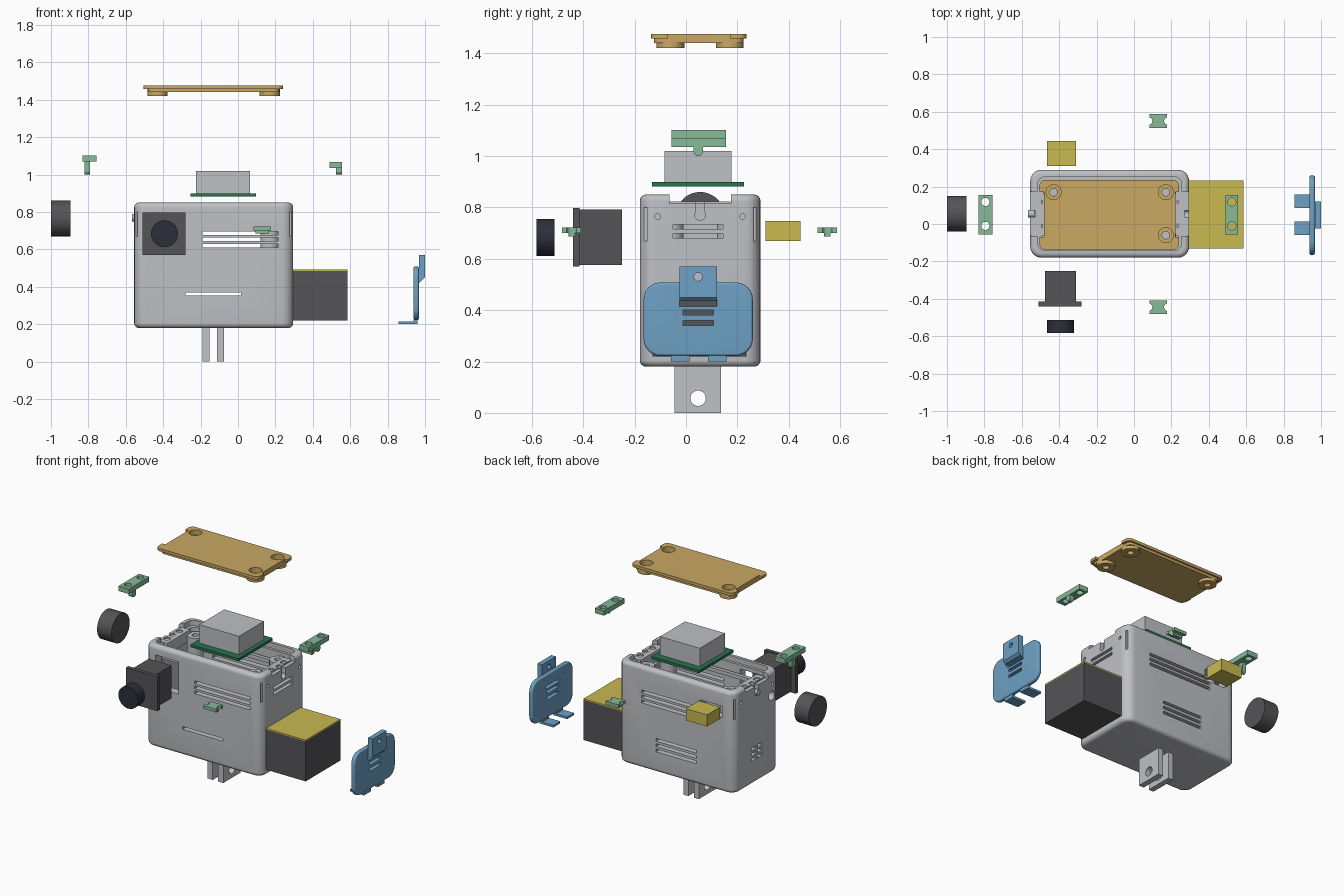
import bpy, bmesh, math
from mathutils import Matrix, Vector

if "Cube" in bpy.data.objects:
    bpy.data.objects.remove(bpy.data.objects["Cube"])


def colour(name, *srgb):
    m = bpy.data.materials.new(name)
    m.use_nodes = True
    c = [((v + 0.055) / 1.055) ** 2.4 for v in srgb] + [1]
    m.diffuse_color = c
    m.node_tree.nodes["Principled BSDF"].inputs["Base Color"].default_value = c
    return m


GREY = colour("shell grey", 0.75, 0.755, 0.77)
DARK = colour("charcoal", 0.33, 0.33, 0.345)
LENS = colour("lens navy", 0.18, 0.18, 0.23)
YELLOW = colour("mustard yellow", 0.79, 0.73, 0.32)
TAN = colour("lid tan", 0.79, 0.66, 0.39)
GREEN = colour("clip green", 0.53, 0.73, 0.6)
BOARD = colour("circuit green", 0.16, 0.45, 0.31)
BLUE = colour("panel blue", 0.43, 0.63, 0.77)


def finish(name, bm, mat):
    bmesh.ops.recalc_face_normals(bm, faces=bm.faces)
    me = bpy.data.meshes.new(name)
    bm.to_mesh(me)
    bm.free()
    me.materials.append(mat)
    ob = bpy.data.objects.new(name, me)
    bpy.context.collection.objects.link(ob)
    return ob


def box(name, x, y, z, mat=GREY, r=0, axis=2, rim=0):
    """Box from ranges; r rounds edges along the axis, rim rounds the caps."""
    bm = bmesh.new()
    bmesh.ops.create_cube(bm, size=1)
    for v in bm.verts:
        v.co = [lo + (c + 0.5) * (hi - lo) for c, (lo, hi) in zip(v.co, (x, y, z))]

    def run(e):
        return abs(e.verts[0].co[axis] - e.verts[1].co[axis])
    for size, along in ((r, True), (rim, False)):
        if size:
            edges = [e for e in bm.edges if (run(e) > 1e-4) == along]
            bmesh.ops.bevel(bm, geom=edges, offset=size, segments=6, profile=0.5, affect='EDGES')
    return finish(name, bm, mat)


def rod(name, centre, r, length, axis, mat=GREY, sides=40):
    bm = bmesh.new()
    bmesh.ops.create_cone(bm, cap_ends=True, segments=sides, radius1=r, radius2=r, depth=length)
    turn = {0: Matrix.Rotation(math.pi / 2, 4, 'Y'), 1: Matrix.Rotation(math.pi / 2, 4, 'X'),
            2: Matrix.Identity(4)}[axis]
    bm.transform(Matrix.Translation(centre) @ turn)
    return finish(name, bm, mat)


def activate(ob):
    bpy.ops.object.select_all(action='DESELECT')
    ob.select_set(True)
    bpy.context.view_layer.objects.active = ob


def combine(ob, others, op='DIFFERENCE'):
    activate(ob)
    for o in others:
        mod = ob.modifiers.new("bool", 'BOOLEAN')
        mod.operation, mod.object, mod.solver = op, o, 'EXACT'
        bpy.ops.object.modifier_apply(modifier=mod.name)
        bpy.data.objects.remove(o)
    return ob


# Shell: rounded case, hollow with a lid recess
MX, MY = -0.13, 0.055
shell = box("shell", (-0.555, 0.295), (-0.18, 0.29), (0.18, 0.85), r=0.06, rim=0.025)
cuts = [box("c", (-0.495, 0.235), (-0.125, 0.235), (0.22, 0.9), r=0.04),
        box("c", (-0.515, 0.255), (-0.142, 0.252), (0.815, 0.9), r=0.04),
        box("c", (0.2, 0.35), (-0.13, 0.235), (0.22, 0.485)),
        box("c", (-0.477, -0.307), (-0.25, -0.1), (0.575, 0.79)),
        box("c", (-0.465, -0.31), (0.2, 0.35), (0.67, 0.745))]
# Vent slots in the front, back and both ends
for z in (0.62, 0.653, 0.686):
    cuts += [box("c", (-0.19, 0.215), (-0.25, -0.1), (z - 0.009, z + 0.009)),
             box("c", (-0.35, 0.12), (0.2, 0.35), (z - 0.009, z + 0.009))]
cuts.append(box("c", (-0.28, 0.015), (-0.25, -0.1), (0.352, 0.37)))
for z in (0.325, 0.36, 0.395):
    cuts.append(box("c", (-0.28, 0.015), (0.2, 0.35), (z - 0.009, z + 0.009)))
    for y in (0.0, 0.062):
        cuts.append(box("c", (-0.6, -0.45), (y, y + 0.05), (z + 0.01, z + 0.028)))
for z in (0.69, 0.725):
    cuts.append(box("c", (0.2, 0.35), (-0.05, 0.145), (z - 0.009, z + 0.009)))
cuts.append(rod("c", (-0.54, -0.1, 0.69), 0.03, 0.15, 0))
# End notches, pin holes and grip grooves
for s in (-1, 1):
    end = MX + s * 0.425
    cuts += [box("c", sorted((end + s * 0.05, end - s * 0.1)), (-0.065, 0.175), (0.815, 0.9)),
             box("c", sorted((end + s * 0.05, end - s * 0.025)), (0.038, 0.072), (0.77, 0.9)),
             rod("c", (end, MY, 0.77), 0.02, 0.05, 0)]
    for t in (-1, 1):
        cuts += [rod("c", (end, MY + t * 0.165, 0.765), 0.011, 0.05, 0, sides=16),
                 box("c", sorted((end + s * 0.05, end - s * 0.022)),
                     sorted((MY + t * 0.207, MY + t * 0.218)), (0.67, 0.8))]
combine(shell, cuts)

# Clip seats with screw holes, inside the notches
for s, side in ((-1, "right"), (1, "left")):
    end = MX + s * 0.425
    seat = box(side + "_clip_seat", sorted((end - s * 0.025, end - s * 0.085)), (-0.064, 0.174), (0.75, 0.823))
    combine(seat, [rod("c", (end - s * 0.045, y, 0.82), 0.02, 0.1, 2, sides=24) for y in (-0.01, 0.118)]
            + [box("c", sorted((end, end - s * 0.05)), (0.038, 0.072), (0.77, 0.9))])
rod("side_button", (-0.55, MY, 0.77), 0.02, 0.035, 0)

# Inner lid posts and rails
SCREWS = ((-0.43, 0.17), (0.17, 0.17), (0.17, -0.06))
for x, y in SCREWS:
    post = rod("lid_post", (x, y, 0.66), 0.05, 0.28, 2)
    combine(post, [rod("c", (x, y, 0.75), 0.02, 0.2, 2, sides=24)])
for y in (-0.1, 0.21):
    box("inner_rail", (-0.49, 0.23), (y - 0.012, y + 0.012), (0.74, 0.765))

# Mount prongs below
for x in (-0.19, -0.113):
    prong = box("mount_prong", (x, x + 0.037), (-0.045, 0.137), (0, 0.19))
    combine(prong, [rod("c", (x, 0.047, 0.057), 0.03, 0.2, 0)])

# Lid with countersunk screw corners
lid = box("lid", (-0.505, 0.24), (-0.137, 0.235), (1.457, 1.475), TAN, r=0.03)
combine(lid, [box("c", sorted((MX + s * 0.352, MX + s * 0.5)), (-0.07, 0.172), (1.4, 1.5)) for s in (-1, 1)])
combine(lid, [box("c", (-0.482, 0.222), (-0.125, 0.224), (1.44, 1.46), TAN, r=0.03)]
        + [rod("c", (x, y, 1.44), 0.054, 0.04, 2, TAN) for x, y in SCREWS], 'UNION')
for x, y in SCREWS:
    combine(lid, [rod("c", (x, y, 1.465), 0.04, 0.05, 2), rod("c", (x, y, 1.44), 0.02, 0.1, 2)])

# Circuit board module
box("circuit_board", (-0.255, 0.095), (-0.132, 0.226), (0.882, 0.899), BOARD)
box("module_block", (-0.225, 0.065), (-0.083, 0.178), (0.899, 1.02), GREY)

# Camera, lens and dial
box("camera_flange", (-0.51, -0.28), (-0.44, -0.415), (0.57, 0.797), DARK)
box("camera_body", (-0.475, -0.31), (-0.415, -0.25), (0.575, 0.792), DARK)
rod("lens", (-0.393, -0.547, 0.683), 0.072, 0.07, 1, LENS, 48)
rod("dial", (-0.948, MY, 0.765), 0.095, 0.105, 0, DARK, 48)

# Rear connector and battery
box("rear_connector", (-0.465, -0.31), (0.31, 0.445), (0.67, 0.747), YELLOW)
box("battery", (0.278, 0.585), (-0.13, 0.233), (0.22, 0.484), DARK)
box("battery_label", (0.278, 0.585), (-0.13, 0.233), (0.484, 0.492), YELLOW)

# End panel with latch tab, vents and feet
panel = box("end_panel", (0.938, 0.967), (-0.165, 0.26), (0.222, 0.508), BLUE, r=0.065, axis=0, rim=0.01)
bm = bmesh.new()
ring = [bm.verts.new((x, -0.025, z)) for x, z in ((0.967, 0.57), (1, 0.57), (1, 0.45), (0.96, 0.41), (0.96, 0.48), (0.967, 0.49))]
face = bm.faces.new(ring)
ext = bmesh.ops.extrude_face_region(bm, geom=[face])
bmesh.ops.translate(bm, vec=Vector((0, 0.145, 0)), verts=[v for v in ext["geom"] if isinstance(v, bmesh.types.BMVert)])
combine(panel, [finish("c", bm, BLUE)]
        + [box("c", (0.858, 0.96), (y, y + 0.071), (0.2, 0.226), BLUE) for y in (-0.058, 0.086)], 'UNION')
combine(panel, [box("c", (0.9, 1.05), (0.0475 - w, 0.0475 + w), (z - 0.01, z + 0.01))
                for z, w in ((0.425, 0.072), (0.391, 0.06), (0.35, 0.06))]
        + [rod("c", (0.98, 0.047, 0.53), 0.016, 0.1, 0, sides=24)]
        + [box("c", (0.85, 0.938), (-0.1, 0.2), (0.214, 0.24))])

# End clips with a hook and two screw holes
for side, x0, x1, hx, top in (("right", -0.832, -0.757, -0.805, 1.102), ("left", 0.49, 0.556, 0.54, 1.068)):
    clip = box(side + "_end_clip", (x0, x1), (-0.057, 0.155), (top - 0.033, top), GREEN)
    combine(clip, [box("c", (hx - 0.015, hx + 0.015), (0.03, 0.066), (1.018, top - 0.01), GREEN),
                   rod("c", (hx, 0.048, 1.018), 0.018, 0.03, 0, GREEN, 24)], 'UNION')
    xm = (x0 + x1) / 2
    combine(clip, [rod("c", (xm, y, top), 0.022, 0.1, 2, sides=24) for y in (-0.01, 0.118)])

# Small front and back clips, waisted with a middle stud
for side, y in (("front", -0.445), ("back", 0.55)):
    clip = box(side + "_small_clip", (0.083, 0.176), (y - 0.037, y + 0.037), (0.7, 0.721), GREEN)
    combine(clip, [box("c", (0.088, 0.171), (y - 0.012, y + 0.012), (0.686, 0.71), GREEN)], 'UNION')
    combine(clip, [rod("c", (x, y, 0.7), 0.02, 0.1, 2, sides=24) for x in (0.078, 0.181)])

for ob in list(bpy.context.scene.objects):
    if ob.type == 'MESH':
        activate(ob)
        bpy.ops.object.shade_smooth_by_angle()
